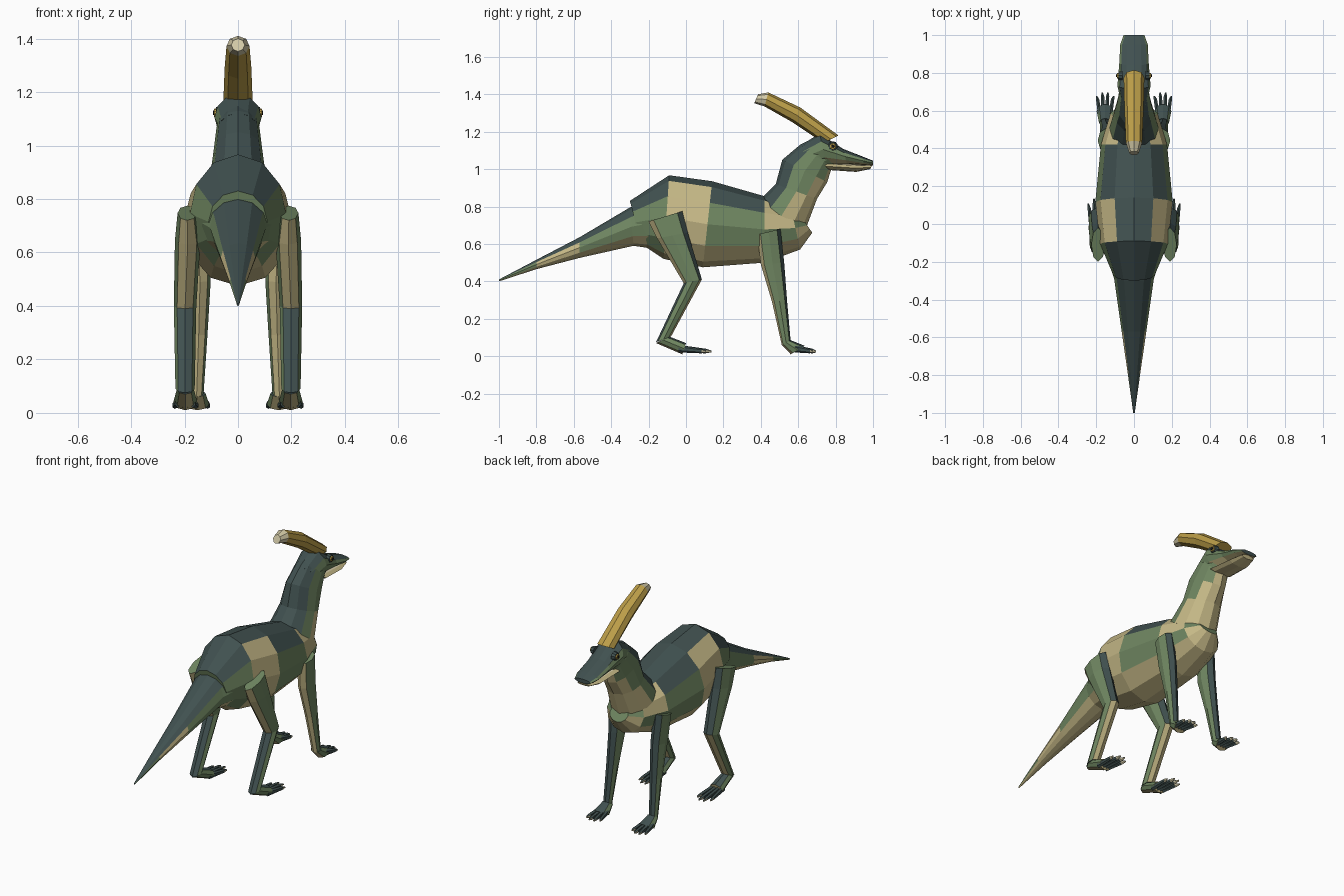
import bpy, bmesh, math
from mathutils import Vector

cube = bpy.data.objects.get("Cube")
if cube:
    bpy.data.objects.remove(cube, do_unlink=True)

COLOURS = {
    "s": ("slate", (0.052, 0.082, 0.080)),
    "g": ("moss_green", (0.160, 0.240, 0.120)),
    "t": ("tan", (0.560, 0.480, 0.240)),
    "o": ("gold", (0.500, 0.340, 0.065)),
    "c": ("cream", (0.640, 0.580, 0.380)),
    "k": ("black", (0.010, 0.010, 0.010)),
}
KEYS = list(COLOURS)
MATS = []
for name, rgb in COLOURS.values():
    m = bpy.data.materials.new(name)
    m.use_nodes = True
    m.diffuse_color = (*rgb, 1)
    bsdf = m.node_tree.nodes["Principled BSDF"]
    bsdf.inputs["Base Color"].default_value = (*rgb, 1)
    bsdf.inputs["Roughness"].default_value = 0.8
    MATS.append(m)


def finish(name, bm):
    bmesh.ops.recalc_face_normals(bm, faces=bm.faces[:])
    mesh = bpy.data.meshes.new(name)
    bm.to_mesh(mesh)
    bm.free()
    for m in MATS:
        mesh.materials.append(m)
    ob = bpy.data.objects.new(name, mesh)
    bpy.context.collection.objects.link(ob)
    return ob


def loft(name, rings, bands, caps=None, side=1):
    """Skin elliptical rings (top yz, bottom yz, half width, centre x).
    Each band string colours one segment's faces from top to bottom."""
    n = 2 * len(bands[0])
    bm = bmesh.new()
    loops = []
    for top, bottom, half, cx in rings:
        loop = []
        for k in range(n):
            a = 2 * math.pi * k / n
            p = Vector(top).lerp(Vector(bottom), (1 - math.cos(a)) / 2)
            loop.append(bm.verts.new((side * (cx + half * math.sin(a)), p.x, p.y)))
        loops.append(loop)
    for lower, upper, band in zip(loops, loops[1:], bands):
        for k in range(n):
            j = (k + 1) % n
            f = bm.faces.new((lower[k], lower[j], upper[j], upper[k]))
            f.material_index = KEYS.index(band[min(k, n - 1 - k)])
    caps = caps or bands[0][0] + bands[-1][0]
    for loop, key in zip((loops[0], loops[-1]), caps):
        bm.faces.new(loop).material_index = KEYS.index(key)
    return finish(name, bm)


# Torso with coloured patches
loft("torso", [
    ((-.30, .83), (-.24, .60), .11, 0),
    ((-.09, .967), (-.12, .52), .18, 0),
    ((.14, .935), (.09, .475), .205, 0),
    ((.42, .855), (.42, .50), .175, 0),
    ((.56, .80), (.61, .57), .125, 0),
    ((.62, .74), (.675, .66), .06, 0),
], ["ssgggt", "sttttt", "ssggtt", "sttgtt", "gggttt"], "gg")

# Tail tapering to a point
loft("tail", [
    ((-.18, .85), (-.18, .575), .14, 0),
    ((-.30, .795), (-.28, .59), .105, 0),
    ((-.57, .635), (-.57, .525), .065, 0),
    ((-.80, .515), (-.80, .465), .032, 0),
    ((-1.0, .41), (-1.0, .40), .004, 0),
], ["ssggtt", "ssggtt", "sstttt", "ssggtt"])

# Neck
loft("neck", [
    ((.38, .82), (.64, .68), .13, 0),
    ((.48, .92), (.70, .84), .105, 0),
    ((.515, 1.05), (.755, .93), .09, 0),
    ((.61, 1.13), (.78, 1.01), .08, 0),
    ((.72, 1.185), (.80, 1.02), .07, 0),
], ["ssgttt", "ssggtt", "ssgggt", "ssgggt"])

# Head and lower jaw
loft("head", [
    ((.60, 1.12), (.70, 1.02), .07, 0),
    ((.715, 1.19), (.75, 1.02), .088, 0),
    ((.84, 1.108), (.86, 1.027), .078, 0),
    ((.95, 1.065), (.95, 1.022), .073, 0),
    ((1.0, 1.045), (1.0, 1.02), .055, 0),
], ["ssgggt", "ssggtt", "ssggtt", "ssggtt"], "ss")
loft("lower_jaw", [
    ((.73, 1.035), (.765, .995), .072, 0),
    ((.91, 1.025), (.91, .985), .064, 0),
    ((.995, 1.02), (.985, 1.0), .043, 0),
], ["cttt", "cttt"], "tt")

# Swept-back crest with a pale tip
loft("crest", [
    ((.815, 1.18), (.735, 1.14), .055, 0),
    ((.61, 1.33), (.57, 1.25), .05, 0),
    ((.44, 1.41), (.42, 1.335), .043, 0),
    ((.385, 1.40), (.365, 1.352), .025, 0),
], ["oooo", "oooo", "cccc"], "oc")


def eye_disc(name, side, radius, inner, outer, key):
    bm = bmesh.new()
    bmesh.ops.create_cone(bm, cap_ends=True, segments=10, radius1=radius,
                          radius2=radius * .8, depth=outer - inner)
    for v in bm.verts:
        x, y, z = v.co
        v.co = (side * (z + (inner + outer) / 2), .785 + x, 1.122 + y)
    for f in bm.faces:
        f.material_index = KEYS.index(key)
    finish(name, bm)


def foot(name, side, cx, palm, start, end, reach):
    """A sloping palm with four fanned, clawed toes."""
    loft(name + "_palm", [(*palm[0], .032, cx), (*palm[1], .045, cx)],
         ["sggt"], "st", side)
    for i in range(4):
        f = (i - 1.5) / 1.5
        tip = end - reach * abs(f) * .25
        knuckle = start + (tip - start) * .8
        loft(f"{name}_toe_{i + 1}", [
            ((start - .02, .06), (start - .02, .02), .012, cx + f * .028),
            ((knuckle, .04), (knuckle, .015), .010, cx + f * .04),
            ((tip, .03), (tip, .02), .004, cx + f * .045),
        ], ["sss", "scc"], "sc", side)


for side, word in ((1, "left"), (-1, "right")):
    # Eye
    eye_disc(word + "_eye_socket", side, .027, .06, .083, "s")
    eye_disc(word + "_eye", side, .019, .07, .090, "o")
    eye_disc(word + "_pupil", side, .010, .08, .094, "k")

    # Hind leg
    loft(word + "_hind_leg", [
        ((-.02, .775), (-.20, .72), .036, .19),
        ((.01, .66), (-.155, .63), .048, .188),
        ((.085, .41), (-.012, .39), .042, .198),
        ((-.08, .105), (-.16, .075), .036, .198),
    ], ["sggt", "sggt", "tggs"], "gs", side)
    foot(word + "_hind_foot", side, .197,
         [((-.09, .105), (-.16, .07)), ((.0, .07), (-.02, .01))], -.02, .15, .17)

    # Foreleg
    loft(word + "_foreleg", [
        ((.505, .68), (.38, .65), .042, .15),
        ((.525, .50), (.40, .49), .040, .142),
        ((.54, .30), (.46, .29), .033, .147),
        ((.56, .075), (.512, .06), .026, .155),
    ], ["sggt", "sggt", "sggt"], "gs", side)
    foot(word + "_forefoot", side, .153,
         [((.56, .085), (.512, .06)), ((.635, .055), (.56, .01))], .60, .705, .11)
